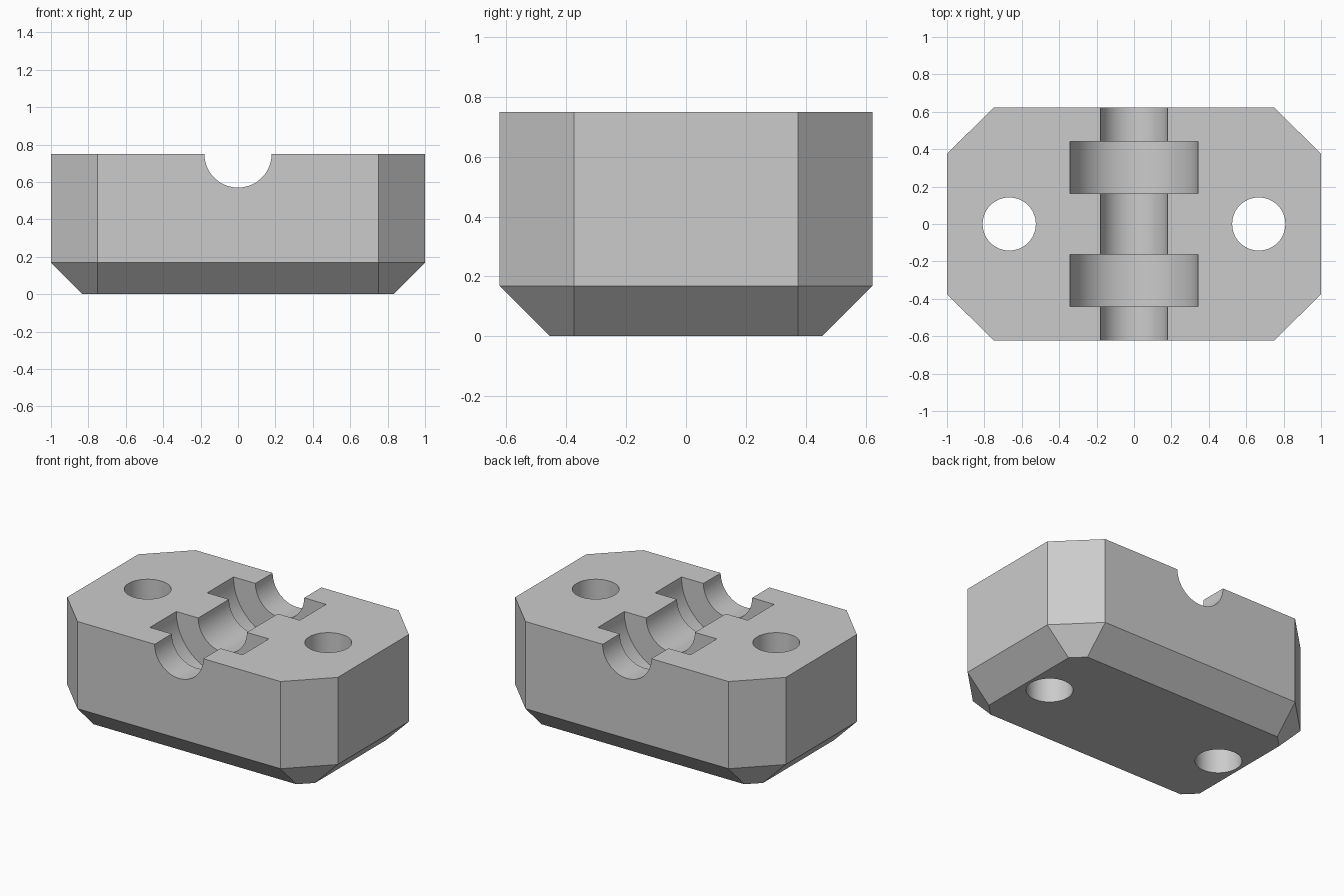
import bpy, bmesh, math
from mathutils import Matrix

cube = bpy.data.objects.get("Cube")
if cube:
    bpy.data.objects.remove(cube, do_unlink=True)

HX, HY, TOP = 1.0, 0.623, 0.75      # half length, half depth, height
CX, CY = 0.75, 0.375                # where the corner cuts start
BEVEL = 0.168                       # slope around the underside
SEGMENTS = 96

grey = bpy.data.materials.new("plain grey")
grey.use_nodes = True
colour = (0.6, 0.6, 0.6, 1)
grey.diffuse_color = colour
grey.node_tree.nodes["Principled BSDF"].inputs["Base Color"].default_value = colour


def make_object(name, bm):
    bmesh.ops.recalc_face_normals(bm, faces=bm.faces)
    mesh = bpy.data.meshes.new(name)
    bm.to_mesh(mesh)
    bm.free()
    mesh.materials.append(grey)
    obj = bpy.data.objects.new(name, mesh)
    bpy.context.collection.objects.link(obj)
    return obj


def octagon(bm, hx, hy, z):
    quarter = [(hx, CY), (CX, hy)]
    pts = quarter + [(-x, y) for x, y in reversed(quarter)]
    pts += [(-x, -y) for x, y in pts]
    return [bm.verts.new((x, y, z)) for x, y in pts]


def stack_rings(bm, rings):
    for low, high in zip(rings, rings[1:]):
        for i in range(len(low)):
            j = (i + 1) % len(low)
            bm.faces.new((low[i], low[j], high[j], high[i]))
    bm.faces.new(rings[0])
    bm.faces.new(rings[-1])


def turned(name, profile, matrix):
    """Solid of revolution from (radius, height) pairs."""
    bm = bmesh.new()
    turns = [2 * math.pi * i / SEGMENTS for i in range(SEGMENTS)]
    stack_rings(bm, [[bm.verts.new((r * math.cos(a), r * math.sin(a), h)) for a in turns]
                     for r, h in profile])
    bm.transform(matrix)
    return make_object(name, bm)


# Block with cut corners and sloped underside
bm = bmesh.new()
stack_rings(bm, [octagon(bm, HX - BEVEL, HY - BEVEL, 0),
                 octagon(bm, HX, HY, BEVEL),
                 octagon(bm, HX, HY, TOP)])
block = make_object("clamp_block", bm)

# Half-round channel with two wider collar pockets
R, COLLAR, NEAR, FAR = 0.18, 0.342, 0.163, 0.441
half = [(R, NEAR), (COLLAR, NEAR), (COLLAR, FAR), (R, FAR), (R, HY + 0.1)]
profile = [(r, -h) for r, h in reversed(half)] + half
lie_down = Matrix.Translation((0, 0, TOP)) @ Matrix.Rotation(math.pi / 2, 4, 'X')
cutters = [turned("channel_cutter", profile, lie_down)]

# Two vertical bolt holes
for side, x in (("left", 0.667), ("right", -0.667)):
    cutters.append(turned(side + "_hole_cutter", [(0.142, -0.1), (0.142, TOP + 0.1)],
                          Matrix.Translation((x, 0, 0))))

bpy.ops.object.select_all(action='DESELECT')
block.select_set(True)
bpy.context.view_layer.objects.active = block
for cutter in cutters:
    cutter.hide_render = True
    mod = block.modifiers.new(cutter.name, 'BOOLEAN')
    mod.operation = 'DIFFERENCE'
    mod.solver = 'EXACT'
    mod.object = cutter
    bpy.ops.object.modifier_apply(modifier=mod.name)
for cutter in cutters:
    bpy.data.objects.remove(cutter, do_unlink=True)

bpy.ops.object.shade_smooth_by_angle(angle=math.radians(30))
